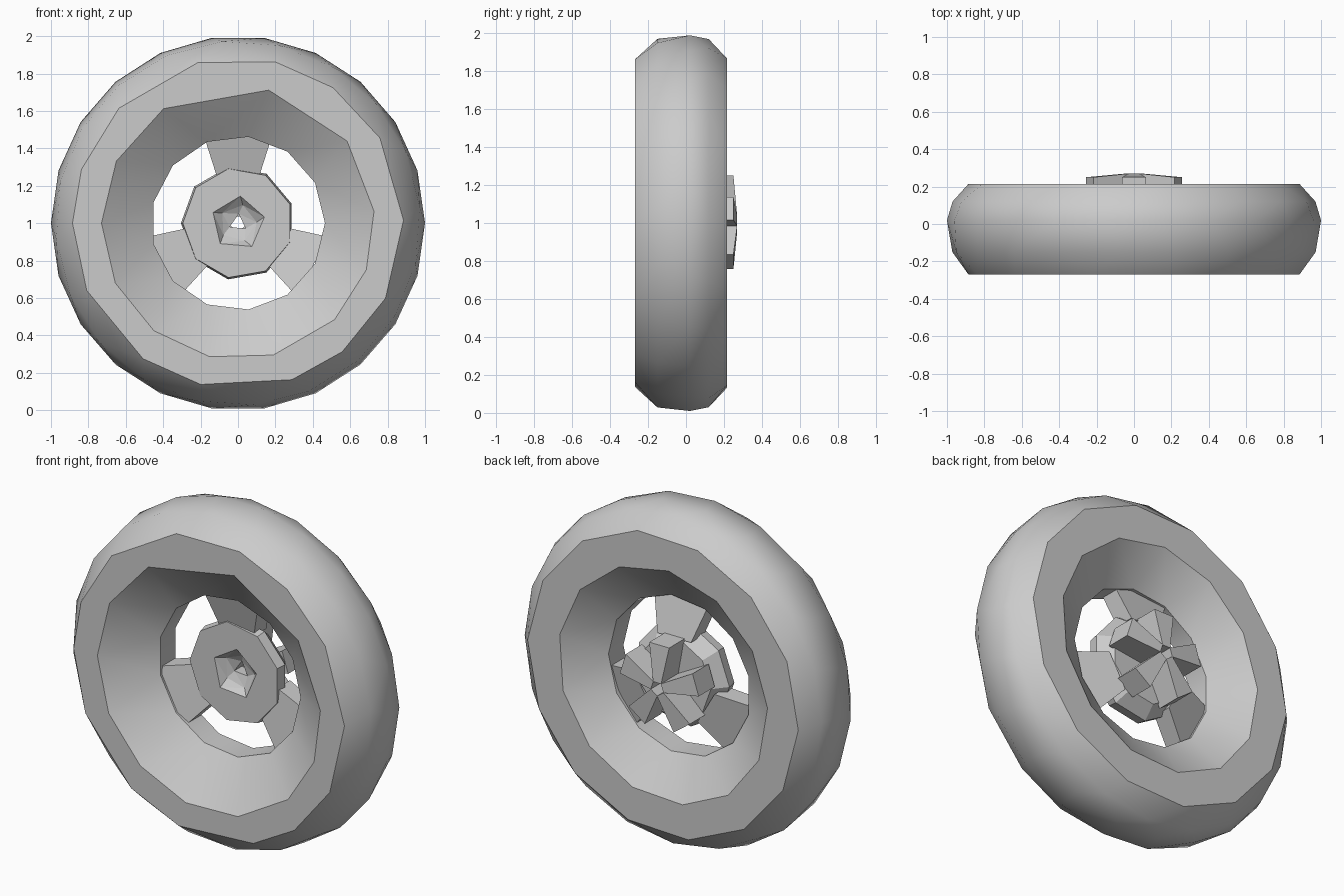
import bpy, bmesh
from math import sin, cos, radians

cube = bpy.data.objects.get("Cube")
if cube:
    bpy.data.objects.remove(cube, do_unlink=True)

CENTRE_Z = 1.0
grey = bpy.data.materials.new("plain_grey")
grey.use_nodes = True
GREY = (0.6, 0.6, 0.6, 1)
grey.diffuse_color = GREY
grey.node_tree.nodes["Principled BSDF"].inputs["Base Color"].default_value = GREY


def polar(r, deg, y):
    a = radians(deg)
    return (r * cos(a), y, CENTRE_Z + r * sin(a))


def even(count, phase):
    return [phase + i * 360 / count for i in range(count)]


def bridge(bm, a, b):
    """Zip two rings with different numbers of corners into triangles."""
    i = j = 0
    n, m = len(a), len(b)
    angle = lambda ring, k: ring[k % len(ring)][0] + 360 * (k // len(ring))
    while i < n or j < m:
        step_a = j >= m or (i < n and angle(a, i) + angle(a, i + 1)
                            <= angle(b, j) + angle(b, j + 1))
        p, q = a[i % n][1], b[j % m][1]
        if step_a:
            i += 1
            bm.faces.new((p, a[i % n][1], q))
        else:
            j += 1
            bm.faces.new((p, b[j % m][1], q))


def finish(bm, name, smooth):
    bmesh.ops.recalc_face_normals(bm, faces=bm.faces[:])
    mesh = bpy.data.meshes.new(name)
    bm.to_mesh(mesh)
    bm.free()
    mesh.materials.append(grey)
    ob = bpy.data.objects.new(name, mesh)
    bpy.context.collection.objects.link(ob)
    if smooth:
        bpy.ops.object.select_all(action="DESELECT")
        ob.select_set(True)
        bpy.context.view_layer.objects.active = ob
        bpy.ops.object.shade_smooth_by_angle(angle=radians(35))
    return ob


def ring_body(name, profile, smooth=False):
    """Closed ring from a loop of (radius, depth, corner angles)."""
    bm = bmesh.new()
    rings = []
    for r, y, angles in profile:
        rings.append([(d, bm.verts.new(polar(r, d, y)))
                      for d in sorted(x % 360 for x in angles)])
    for k, ring in enumerate(rings):
        bridge(bm, ring, rings[(k + 1) % len(rings)])
    return finish(bm, name, smooth)


def wedge(name, deg, inner, outer):
    """Tapered radial block; each end is (radius, half width, front, back)."""
    bm = bmesh.new()
    ax, az = cos(radians(deg)), sin(radians(deg))
    ends = []
    for r, w, y0, y1 in (inner, outer):
        ends.append([bm.verts.new((r * ax - s * az, y, CENTRE_Z + r * az + s * ax))
                     for s, y in ((-w, y0), (w, y0), (w, y1), (-w, y1))])
    a, b = ends
    bm.faces.new(a)
    bm.faces.new(b)
    for k in range(4):
        n = (k + 1) % 4
        bm.faces.new((a[k], a[n], b[n], b[k]))
    return finish(bm, name, False)


# Tyre with a dished rim on both sides
front_edge = [1, 31, 55, 77, 104, 136, 161, 180, 204, 235, 257, 289, 309, 333]
front_lip = [5, 37, 77, 123, 153, 180, 206, 232, 258, 285, 315, 340]
ring_body("tyre", [
    (0.73, -0.27, front_lip),
    (0.885, -0.27, front_edge),
    (0.975, -0.15, even(20, 5)),
    (1.0, 0.02, even(22, 0)),
    (0.97, 0.12, even(20, 0)),
    (0.885, 0.215, even(14, 2)),
    (0.685, 0.215, even(13, 10)),
    (0.465, 0.06, even(13, 0)),
    (0.465, -0.08, even(13, 0)),
], smooth=True)

# Hub disc with a stepped five-sided recess and a three-sided bore
ring_body("hub", [
    (0.295, -0.03, even(9, 20)),
    (0.145, -0.03, even(5, 85)),
    (0.10, 0.01, even(5, 75)),
    (0.05, 0.03, even(3, 85)),
    (0.05, 0.11, even(3, 85)),
    (0.24, 0.11, even(9, 20)),
    (0.305, 0.03, even(9, 20)),
])

# Three spokes joining the hub to the rim
for k, deg in enumerate(even(3, 90)):
    wedge(f"spoke_{k + 1}", deg, (0.24, 0.11, -0.01, 0.11), (0.46, 0.18, -0.07, 0.04))

# Five flared lugs on the back of the hub
for k, deg in enumerate(even(5, 90)):
    wedge(f"back_lug_{k + 1}", deg, (0.035, 0.026, 0.10, 0.27), (0.25, 0.065, 0.10, 0.25))
